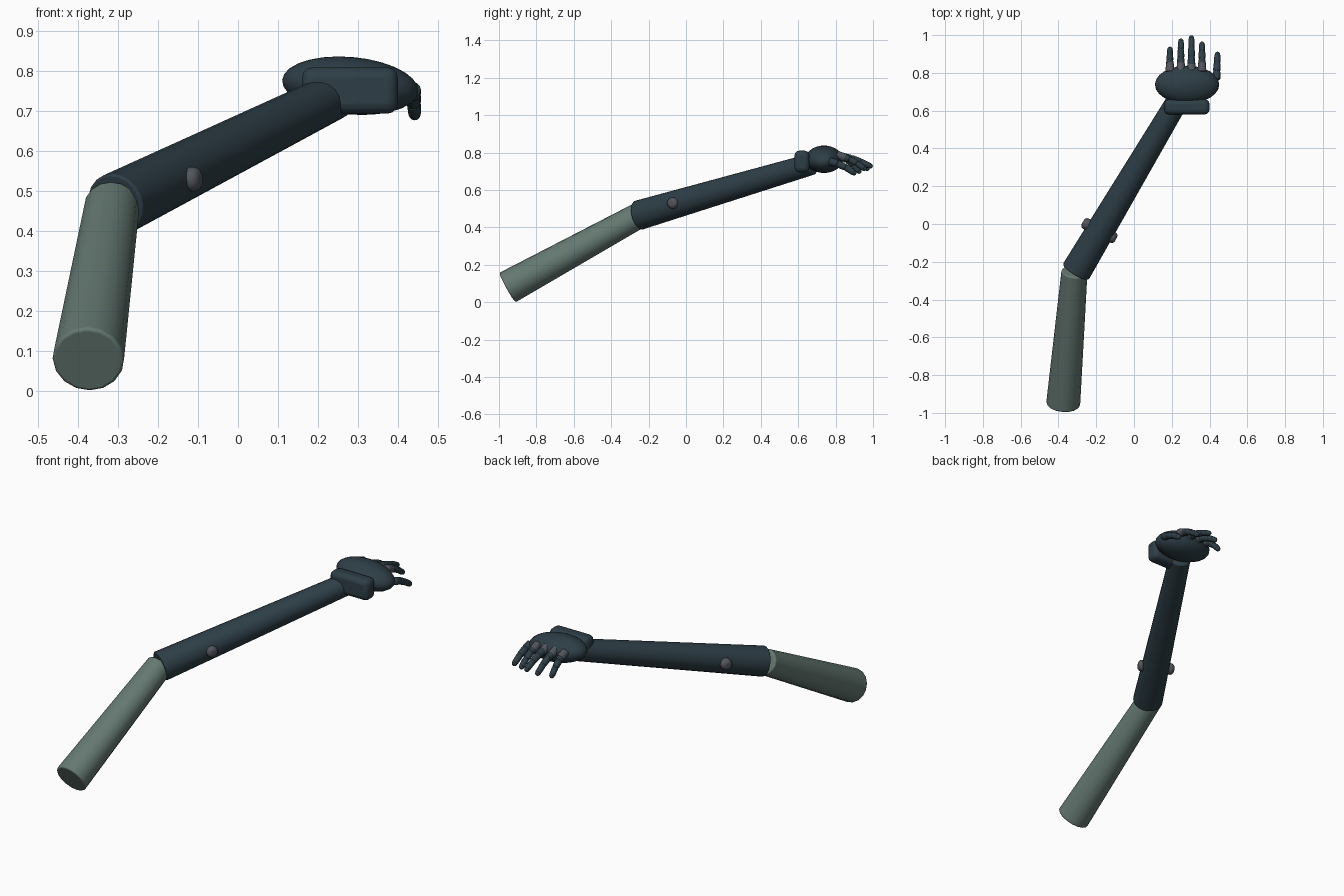
import bpy, bmesh, math
from mathutils import Vector, Matrix

cube = bpy.data.objects.get("Cube")
if cube:
    bpy.data.objects.remove(cube, do_unlink=True)


def material(name, rgb):
    m = bpy.data.materials.new(name)
    m.use_nodes = True
    m.diffuse_color = (*rgb, 1)
    m.node_tree.nodes["Principled BSDF"].inputs["Base Color"].default_value = (*rgb, 1)
    return m


GREEN = material("sage green", (0.13, 0.19, 0.165))
DARK = material("dark slate", (0.027, 0.048, 0.062))
GREY = material("joint grey", (0.085, 0.09, 0.108))


def finish(name, bm, mat, bevel=0, angle=40):
    mesh = bpy.data.meshes.new(name)
    bm.to_mesh(mesh)
    bm.free()
    mesh.materials.append(mat)
    ob = bpy.data.objects.new(name, mesh)
    bpy.context.collection.objects.link(ob)
    if bevel:
        mod = ob.modifiers.new("Rounding", "BEVEL")
        mod.width = bevel
        mod.segments = 3
        mod.limit_method = "ANGLE"
        mod.angle_limit = math.radians(50)
    bpy.ops.object.select_all(action="DESELECT")
    ob.select_set(True)
    bpy.context.view_layer.objects.active = ob
    bpy.ops.object.shade_smooth_by_angle(angle=math.radians(angle))
    return ob


def rod(name, a, b, r1, r2, mat, sides=16, bevel=0.0):
    """Tapered cylinder running from a to b."""
    a, b = Vector(a), Vector(b)
    bm = bmesh.new()
    bmesh.ops.create_cone(bm, cap_ends=True, segments=sides, radius1=r1, radius2=r2,
                          depth=(b - a).length)
    turn = (b - a).to_track_quat("Z", "Y").to_matrix().to_4x4()
    bmesh.ops.transform(bm, matrix=Matrix.Translation((a + b) / 2) @ turn, verts=bm.verts)
    return finish(name, bm, mat, bevel)


def ellipsoid(name, centre, radii, mat, rotation=Matrix()):
    bm = bmesh.new()
    bmesh.ops.create_uvsphere(bm, u_segments=24, v_segments=14, radius=1)
    bmesh.ops.transform(bm, verts=bm.verts, matrix=Matrix.Translation(centre) @ rotation
                        @ Matrix.Diagonal((*radii, 1)))
    return finish(name, bm, mat)


# Arm
rod("upper_arm", (-0.375, -0.955, 0.078), (-0.315, -0.25, 0.465), 0.09, 0.069, GREEN, 16, 0.008)
rod("forearm", (-0.308, -0.253, 0.465), (0.242, 0.672, 0.738), 0.08, 0.058, DARK, 20, 0.006)

# Pin crossing the forearm
pin = Vector((-0.183, -0.035, 0.53))
reach = Vector((0.088, -0.045, 0))
rod("elbow_pin", pin - reach, pin + reach, 0.031, 0.031, GREY, 12, 0.018)

# Wrist cuff
bm = bmesh.new()
bmesh.ops.create_cube(bm, size=1)
bmesh.ops.transform(bm, verts=bm.verts, matrix=Matrix.Translation((0.28, 0.62, 0.752))
                    @ Matrix.Diagonal((0.24, 0.08, 0.116, 1)))
finish("wrist_cuff", bm, DARK, 0.026)

# Palm
ellipsoid("palm", (0.281, 0.738, 0.764), (0.171, 0.1, 0.072), DARK,
          Matrix.Rotation(math.radians(5), 4, "Y"))


def finger(name, base, tip, sag, width):
    """Three curled segments with a ball at each joint."""
    base, tip = Vector(base), Vector(tip)
    points = []
    for i in range(4):
        t = i / 3
        p = base.lerp(tip, t)
        p.z += sag * 4 * t * (1 - t)
        points.append(p)
    for i in range(3):
        r = width * (1 - 0.1 * i)
        rod(f"{name}_segment_{i + 1}", points[i], points[i + 1], r, r * 0.9, DARK, 12, r * 0.35)
        ellipsoid(f"{name}_joint_{i + 1}", points[i + 1], (r * 0.82,) * 3, DARK)


# Fingers with grey knuckles, little finger first
fingers = [("little_finger", 0.19, 0.925, 0.7), ("ring_finger", 0.248, 0.968, 0.715),
           ("middle_finger", 0.304, 0.985, 0.728), ("index_finger", 0.36, 0.952, 0.715)]
for name, x, tip_y, tip_z in fingers:
    finger(name, (x, 0.835, 0.778), (x, tip_y, tip_z), 0.008, 0.021)
    rod(name + "_knuckle", (x, 0.805, 0.788), (x, 0.853, 0.772), 0.023, 0.021, GREY, 12, 0.006)

# Thumb
finger("thumb", (0.436, 0.765, 0.755), (0.442, 0.898, 0.692), 0.008, 0.022)
